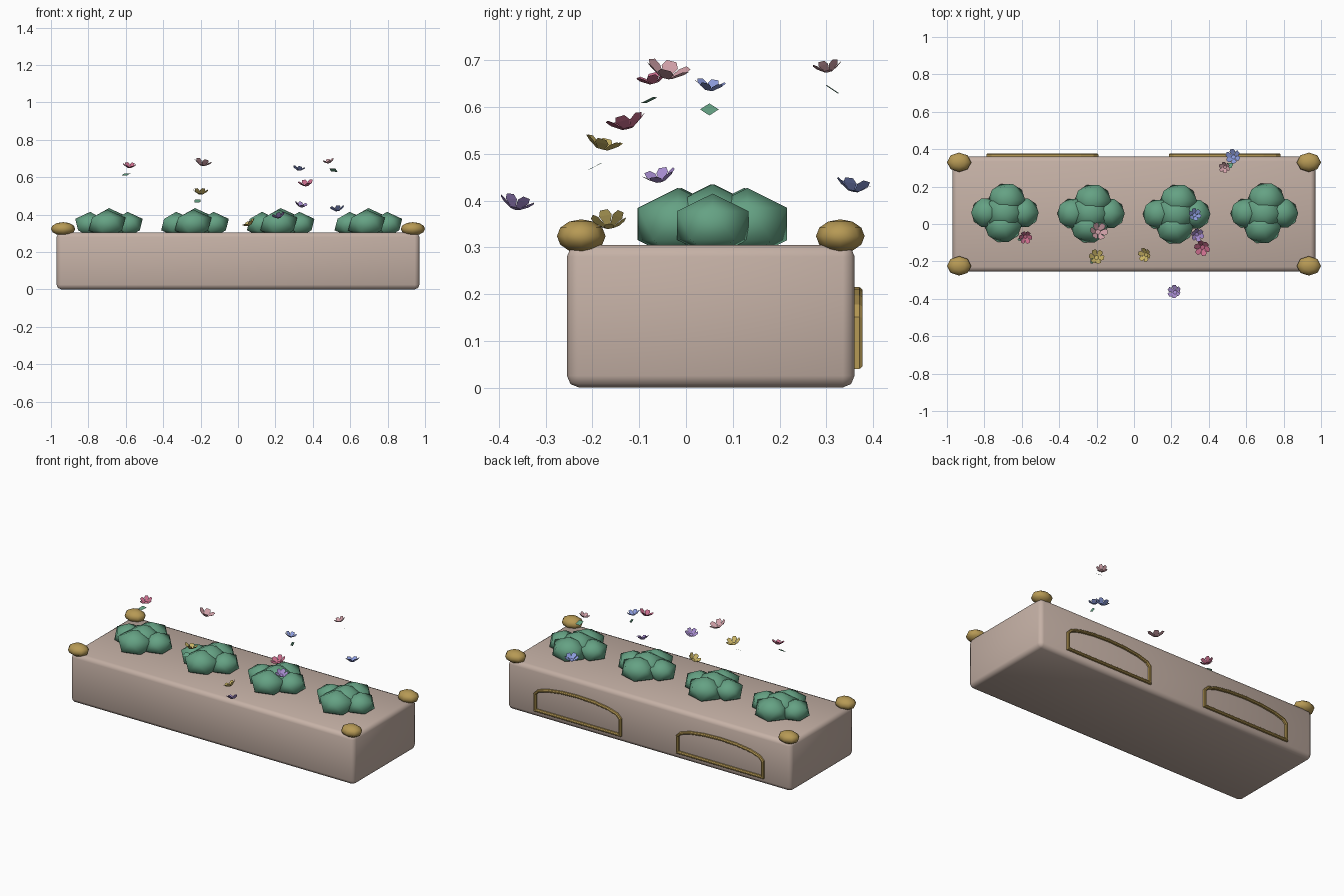
import bpy
import bmesh
from math import pi, sin, cos
from mathutils import Matrix, Vector, Euler

if "Cube" in bpy.data.objects:
    bpy.data.objects.remove(bpy.data.objects["Cube"], do_unlink=True)


def material(name, rgb):
    mat = bpy.data.materials.new(name)
    mat.use_nodes = True
    col = (*rgb, 1)
    mat.diffuse_color = col
    bsdf = mat.node_tree.nodes["Principled BSDF"]
    bsdf.inputs["Base Color"].default_value = col
    bsdf.inputs["Roughness"].default_value = 0.8
    return mat


stone = material("warm stone", (0.56, 0.44, 0.38))
gold = material("gold", (0.47, 0.32, 0.09))
green = material("leaf green", (0.13, 0.36, 0.23))
petals = {
    "yellow": material("petal yellow", (0.58, 0.45, 0.13)),
    "rose": material("petal rose", (0.58, 0.15, 0.26)),
    "pink": material("petal pink", (0.65, 0.36, 0.40)),
    "purple": material("petal purple", (0.38, 0.26, 0.62)),
    "blue": material("petal blue", (0.26, 0.33, 0.72)),
}


def add_object(name, bm, mat, smooth=False):
    mesh = bpy.data.meshes.new(name)
    bm.to_mesh(mesh)
    bm.free()
    mesh.materials.append(mat)
    obj = bpy.data.objects.new(name, mesh)
    bpy.context.collection.objects.link(obj)
    for poly in mesh.polygons:
        poly.use_smooth = smooth
    return obj


def placed(loc, scale, turn=0.0):
    return (Matrix.Translation(loc) @ Matrix.Rotation(turn, 4, "Z")
            @ Matrix.Diagonal((*scale, 1)))


# Planter box with rounded edges
bm = bmesh.new()
bmesh.ops.create_cube(bm, size=1, matrix=placed((0, 0.053, 0.153), (1.94, 0.615, 0.305)))
bmesh.ops.bevel(bm, geom=bm.edges[:], offset=0.025, segments=2, profile=0.5,
                affect="EDGES", clamp_overlap=True)
add_object("planter_box", bm, stone, smooth=True)

# Gold corner knobs
for side, sx in (("left", 1), ("right", -1)):
    for end, y in (("front", -0.224), ("back", 0.33)):
        bm = bmesh.new()
        bmesh.ops.create_uvsphere(bm, u_segments=8, v_segments=6, radius=1,
                                  matrix=placed((sx * 0.935, y, 0.324), (0.065, 0.052, 0.036)))
        add_object(f"{end}_{side}_knob", bm, gold, smooth=True)


# Arched gold frames on the back
def arch_frame(name, x):
    half, low, spring, top = 0.291, 0.048, 0.148, 0.207
    pts = [(-half, low), (half, low)]
    for i in range(9):
        a = pi * i / 8
        pts.append((half * cos(a), spring + (top - spring) * sin(a)))
    bm = bmesh.new()
    n = len(pts)
    rings = []
    for i, (px, pz) in enumerate(pts):
        # square section, mitred towards its neighbours
        a, p, b = Vector(pts[i - 1]), Vector((px, pz)), Vector(pts[(i + 1) % n])
        d1, d2 = (p - a).normalized(), (b - p).normalized()
        nrm = Vector((d1.y + d2.y, -d1.x - d2.x)).normalized()
        reach = 0.008 / max(0.5, nrm.dot(Vector((d1.y, -d1.x))))
        ring = []
        for s, y in ((1, 0.355), (1, 0.371), (0.4, 0.377), (-0.4, 0.377), (-1, 0.371), (-1, 0.355)):
            q = p + nrm * reach * s
            ring.append(bm.verts.new((x + q.x, y, q.y)))
        rings.append(ring)
    for i in range(n):
        r, s = rings[i], rings[(i + 1) % n]
        for k in range(6):
            m = (k + 1) % 6
            bm.faces.new((r[k], r[m], s[m], s[k]))
    bmesh.ops.recalc_face_normals(bm, faces=bm.faces[:])
    add_object(name, bm, gold)


arch_frame("right_arch_frame", -0.49)
arch_frame("left_arch_frame", 0.485)

# Bushes: a central lobe with four lobes around it
lobes = [((0, 0, 0.35), (0.115, 0.11, 0.085)),
         ((0.1, 0, 0.347), (0.09, 0.09, 0.068)),
         ((-0.1, 0, 0.347), (0.09, 0.09, 0.068)),
         ((0.01, 0.07, 0.35), (0.11, 0.1, 0.077)),
         ((-0.01, -0.07, 0.35), (0.11, 0.1, 0.077))]
bushes = [(-0.69, 0.06, 1.0), (-0.23, 0.056, 0.98), (0.228, 0.053, 1.02), (0.697, 0.057, 1.06)]
for number, (bx, by, grow) in enumerate(bushes, 1):
    bm = bmesh.new()
    for (lx, ly, lz), size in lobes:
        turn = pi if number == 1 and lx < -0.05 else 0
        bmesh.ops.create_icosphere(bm, subdivisions=1, radius=1,
                                   matrix=placed((bx + lx, by + ly * grow, lz), size, turn))
    add_object(f"bush_{number}", bm, green, smooth=True)


# Open cup-shaped blossoms
def blossom(name, loc, radius, mat, tilt):
    bm = bmesh.new()
    count = 6
    step = 2 * pi / count

    def vert(r, a, z):
        return bm.verts.new((r * cos(a), r * sin(a), z))

    inner = [vert(0.3, (i - 0.5) * step, -0.25) for i in range(count)]
    bm.faces.new(inner)
    for i in range(count):
        a = i * step
        wide_a, wide_b = vert(0.8, a - 0.46 * step, 0.08), vert(0.8, a + 0.46 * step, 0.08)
        tip_a, tip_b = vert(1, a - 0.22 * step, 0.3), vert(1, a + 0.22 * step, 0.3)
        bm.faces.new((inner[i], wide_a, wide_b, inner[(i + 1) % count]))
        bm.faces.new((wide_a, tip_a, tip_b, wide_b))
    turn = Euler(tilt).to_matrix().to_4x4()
    bm.transform(Matrix.Translation(loc) @ turn @ Matrix.Scale(radius, 4))
    add_object(name, bm, mat)


flowers = [
    ("rose", (-0.58, -0.07, 0.66), 0.036, (0.2, -0.2)),
    ("pink", (-0.19, -0.04, 0.675), 0.048, (0.3, 0.1)),
    ("yellow", (-0.2, -0.177, 0.52), 0.041, (0.25, 0)),
    ("yellow", (0.06, -0.165, 0.353), 0.038, (0.35, 0.4)),
    ("rose", (0.365, -0.127, 0.565), 0.043, (0.2, 0.2)),
    ("purple", (0.338, -0.057, 0.45), 0.036, (0.15, 0.3)),
    ("blue", (0.325, 0.05, 0.645), 0.034, (0, 0.2)),
    ("blue", (0.53, 0.36, 0.43), 0.04, (-0.1, 0.2)),
    ("pink", (0.485, 0.303, 0.684), 0.031, (-0.25, 0.15)),
    ("purple", (0.217, -0.363, 0.392), 0.037, (0.35, 0.1)),
]
for number, (hue, loc, radius, (tx, ty)) in enumerate(flowers, 1):
    blossom(f"{hue}_blossom_{number}", loc, radius, petals[hue], (tx, ty, number))

# Loose diamond leaves
leaves = [((-0.6, -0.078, 0.615), (0.3, -0.25, 0.3)),
          ((-0.217, -0.195, 0.473), (0.35, -0.35, 0.8)),
          ((0.338, 0.05, 0.595), (0, 1.45, 0)),
          ((0.51, 0.313, 0.638), (-0.45, 0.35, 0.5))]
for number, (loc, turn) in enumerate(leaves, 1):
    bm = bmesh.new()
    bm.faces.new([bm.verts.new(p) for p in
                  ((0.013, 0, 0), (0, 0.02, 0), (-0.013, 0, 0), (0, -0.02, 0))])
    bm.transform(Matrix.Translation(loc) @ Euler(turn).to_matrix().to_4x4()
                 @ Matrix.Diagonal((2 if number != 3 else 1, 1, 1, 1)))
    add_object(f"loose_leaf_{number}", bm, green)
